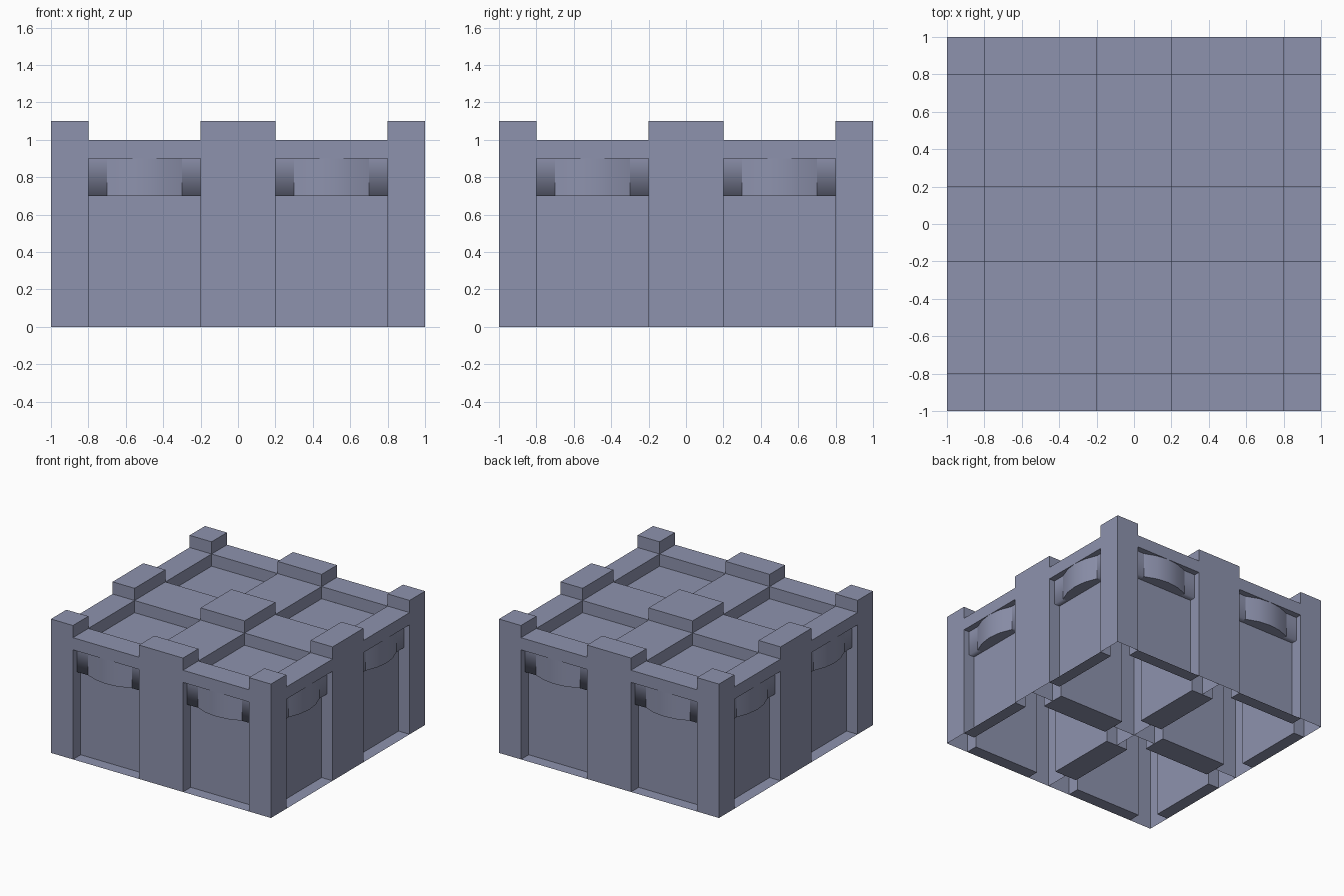
import bpy, bmesh, math
from mathutils import Vector, Matrix

if "Cube" in bpy.data.objects:
    bpy.data.objects.remove(bpy.data.objects["Cube"])

mat = bpy.data.materials.new("slate blue grey")
mat.diffuse_color = (0.27, 0.29, 0.42, 1)
mat.use_nodes = True
mat.node_tree.nodes["Principled BSDF"].inputs["Base Color"].default_value = mat.diffuse_color


def quad(bm, pts, facing, smooth=False):
    """Single quad turned so that its normal follows 'facing'."""
    f = bm.faces.new([bm.verts.new(p) for p in pts])
    f.normal_update()
    if f.normal.dot(Vector(facing)) < 0:
        f.normal_flip()
    f.smooth = smooth


def wall_y(bm, y, x0, x1, z0, z1, s):
    quad(bm, [(x0, y, z0), (x1, y, z0), (x1, y, z1), (x0, y, z1)], (0, s, 0))


def wall_x(bm, x, y0, y1, z0, z1, s):
    quad(bm, [(x, y0, z0), (x, y1, z0), (x, y1, z1), (x, y0, z1)], (s, 0, 0))


def flat(bm, z, x0, x1, y0, y1, s):
    quad(bm, [(x0, y0, z), (x1, y0, z), (x1, y1, z), (x0, y1, z)], (0, 0, s))


def part(name, build, turns=4):
    """One side of a crate, turned to four sides, repeated as 2 x 2 crates."""
    bm = bmesh.new()
    for i in range(turns):
        before = set(bm.verts)
        build(bm)
        new = [v for v in bm.verts if v not in before]
        bmesh.ops.rotate(bm, verts=new, cent=(0, 0, 0),
                         matrix=Matrix.Rotation(i * math.pi / 2, 3, 'Z'))
    me = bpy.data.meshes.new(name)
    bm.to_mesh(me)
    bm.free()
    me.materials.append(mat)
    ob = bpy.data.objects.new(name, me)
    bpy.context.collection.objects.link(ob)
    ob.location = (-0.5, -0.5, 0)
    for axis, off in (("x", (1, 0, 0)), ("y", (0, 1, 0))):
        m = ob.modifiers.new("repeat_" + axis, 'ARRAY')
        m.count = 2
        m.use_relative_offset = False
        m.use_constant_offset = True
        m.constant_offset_displace = off


# hollow corner posts
def posts(bm):
    wall_y(bm, -0.5, -0.5, -0.3, 0, 1.1, -1)
    wall_y(bm, -0.5, 0.3, 0.5, 0, 1.1, -1)
    flat(bm, 1.1, -0.5, -0.3, -0.5, -0.3, 1)
    for s in (-1, 1):
        wall_x(bm, s * 0.3, -0.5, -0.4, 0, 0.9, -s)
        wall_x(bm, s * 0.3, -0.5, -0.3, 1.0, 1.1, -s)


# top rim between the posts
def rim(bm):
    wall_y(bm, -0.5, -0.3, 0.3, 0.9, 1.0, -1)
    flat(bm, 1.0, -0.3, 0.3, -0.5, -0.3, 1)
    wall_y(bm, -0.3, -0.3, 0.3, 0.9, 1.0, 1)
    flat(bm, 0.9, -0.3, 0.3, -0.5, -0.45, -1)


# recessed side panel and the bottom ledge in front of it
def panel(bm):
    wall_y(bm, -0.4, -0.3, 0.3, 0, 0.7, -1)
    flat(bm, 0, -0.3, 0.3, -0.5, -0.4, 1)


# half-depth grip bar, rounded off underneath by smooth shading
def grip_bar(bm):
    for a, b in ((-0.3, -0.2), (0.2, 0.3)):
        rows = [[bm.verts.new((x, y, z)) for x in (a, b)]
                for y, z in ((-0.45, 0.9), (-0.45, 0.7), (-0.4, 0.7))]
        for r, q in zip(rows, rows[1:]):
            bm.faces.new((r[0], q[0], q[1], r[1])).smooth = True
    flat(bm, 0.7, -0.2, 0.2, -0.45, -0.4, -1)


# bowed handle in the middle of the bar
def handle(bm):
    plan = [(-0.2, -0.45), (-0.1, -0.4875), (0, -0.5), (0.1, -0.4875), (0.2, -0.45)]
    low = [bm.verts.new((x, y, 0.7)) for x, y in plan]
    top = [bm.verts.new((x, y, 0.9)) for x, y in plan]
    for i in range(len(plan) - 1):
        bm.faces.new((low[i], low[i + 1], top[i + 1], top[i])).smooth = True
    under = bm.faces.new([bm.verts.new((x, y, 0.7)) for x, y in plan])
    under.normal_update()
    if under.normal.z > 0:
        under.normal_flip()


# sunken lid
def lid(bm):
    flat(bm, 0.9, -0.3, 0.3, -0.3, 0.3, 1)


part("corner_posts", posts)
part("top_rims", rim)
part("side_panels", panel)
part("grip_bars", grip_bar)
part("handles", handle)
part("lids", lid, 1)
